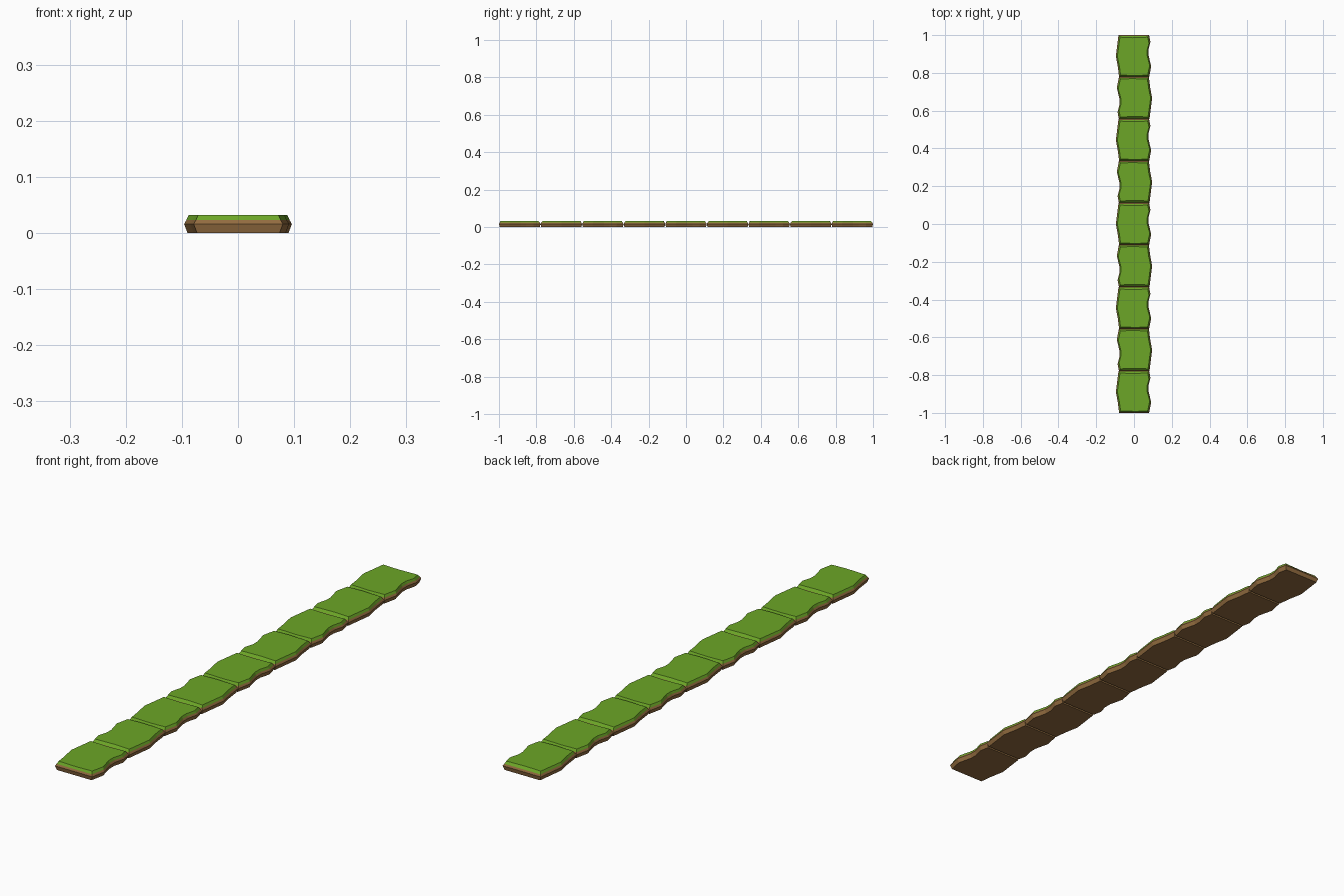
import bpy, bmesh

if "Cube" in bpy.data.objects:
    bpy.data.objects.remove(bpy.data.objects["Cube"])

COUNT = 9
PITCH = 2 / COUNT
H = PITCH / 2


def material(name, color):
    m = bpy.data.materials.new(name)
    m.diffuse_color = (*color, 1)
    m.use_nodes = True
    m.node_tree.nodes["Principled BSDF"].inputs["Base Color"].default_value = m.diffuse_color
    return m


soil = material("soil", (0.29, 0.15, 0.05))
grass = material("grass", (0.15, 0.38, 0.02))

# Widest outline of one slab, counter-clockwise
OUTLINE = [(-0.079, -H), (0.01, -H), (0.080, -H), (0.091, -0.055), (0.077, 0.005),
           (0.077, 0.035), (0.087, 0.075), (0.080, H), (-0.01, H), (-0.082, H),
           (-0.096, 0.0), (-0.085, -0.06)]


def ring(bm, inset_x, inset_y, z, wave=0.0):
    verts = []
    for i, (x, y) in enumerate(OUTLINE):
        px = x - inset_x * (1 if x > 0 else -1) if abs(x) > 0.05 else x
        py = y * (1 - inset_y / H)
        if i in (1, 8):
            py -= wave
        verts.append(bm.verts.new((px, py, z)))
    return verts


def slab(name, layers, mat, y, flip, bottom, top):
    bm = bmesh.new()
    rings = [ring(bm, *layer) for layer in layers]
    n = len(OUTLINE)
    for a, b in zip(rings, rings[1:]):
        for i in range(n):
            j = (i + 1) % n
            bm.faces.new((a[i], a[j], b[j], b[i]))
    if bottom:
        bm.faces.new(rings[0][::-1])
    if top:
        bm.faces.new(rings[-1])
    mesh = bpy.data.meshes.new(name)
    bm.to_mesh(mesh)
    bm.free()
    mesh.materials.append(mat)
    obj = bpy.data.objects.new(name, mesh)
    obj.location.y = y
    obj.rotation_euler.z = 3.14159265 if flip else 0
    bpy.context.collection.objects.link(obj)


# Row of slabs, every second one turned half way round
for k in range(COUNT):
    y = (k - (COUNT - 1) / 2) * PITCH
    flip = k % 2 == 1
    # Earth with a ridge round the middle
    slab(f"soil_{k + 1}", [(0.006, 0.004, 0), (0, 0, 0.016), (0.004, 0.004, 0.023)],
         soil, y, flip, True, False)
    # Turf with sloping rim
    slab(f"grass_{k + 1}", [(0.004, 0.004, 0.023), (0.008, 0.011, 0.032, 0.003)],
         grass, y, flip, False, True)
